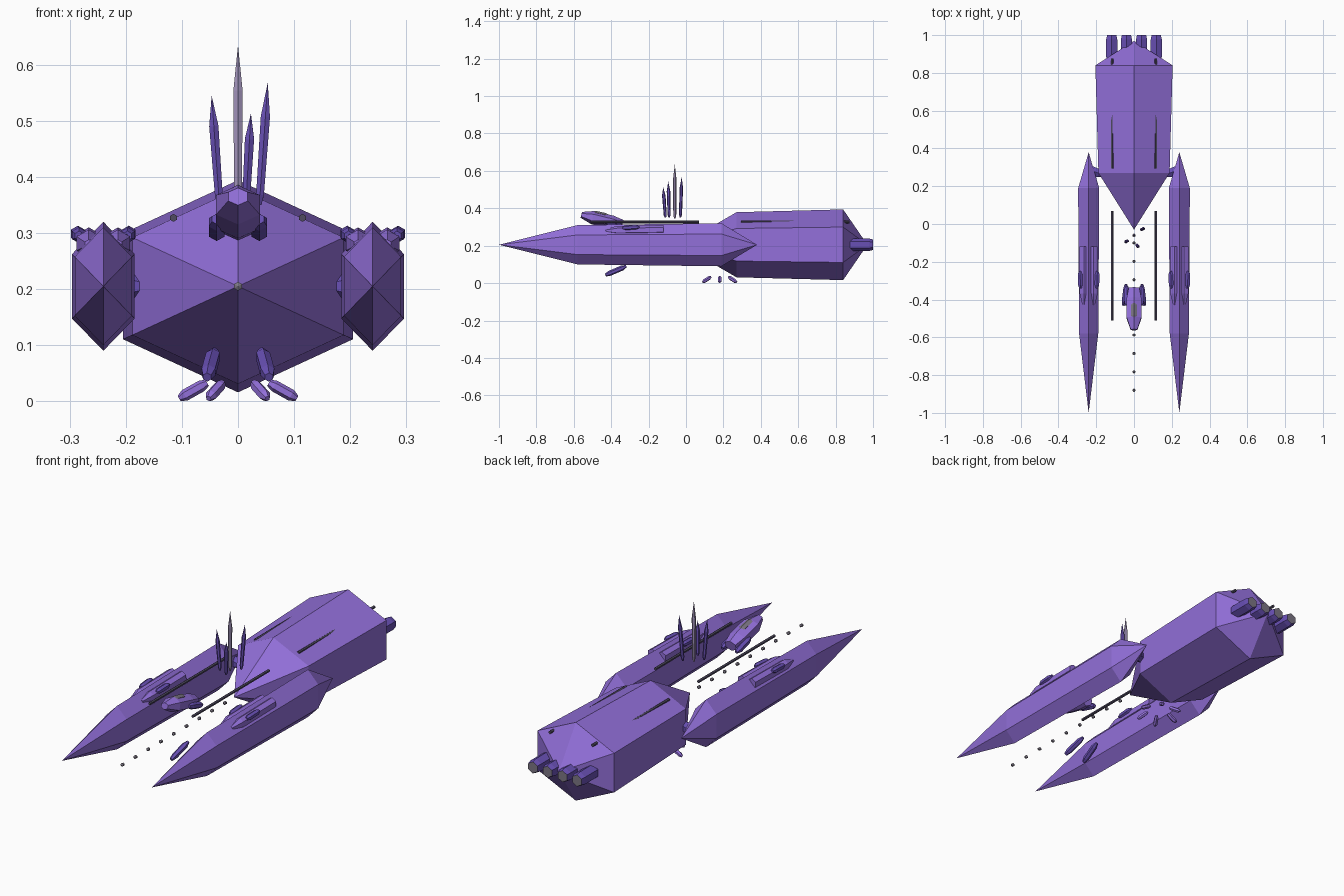
import bpy, bmesh, math
from mathutils import Vector

cube = bpy.data.objects.get("Cube")
if cube:
    bpy.data.objects.remove(cube, do_unlink=True)


def material(name, rgb):
    m = bpy.data.materials.new(name)
    m.use_nodes = True
    m.diffuse_color = (*rgb, 1)
    m.node_tree.nodes["Principled BSDF"].inputs["Base Color"].default_value = (*rgb, 1)
    return m


PURPLE = material("violet_hull", (0.29, 0.16, 0.70))
DEEP = material("deep_violet", (0.14, 0.08, 0.46))
DARK = material("dark_metal", (0.08, 0.07, 0.12))
GREY = material("grey_metal", (0.20, 0.18, 0.23))
PALE = material("pale_spire", (0.38, 0.31, 0.52))


def crystal(name, a, b, rings, mat, sides=6, wide=1.0, end_mat=None, turn=0.0):
    """Faceted shaft from a to b; rings are (fraction, radius), radius 0 is a point."""
    a, b = Vector(a), Vector(b)
    axis = (b - a).normalized()
    ref = Vector((0, 1, 0)) if abs(axis.z) > 0.9 else Vector((0, 0, 1))
    side = axis.cross(ref).normalized()
    up = side.cross(axis)
    bm = bmesh.new()
    loops = []
    for t, r in rings:
        c = a.lerp(b, t)
        if r == 0:
            loops.append([bm.verts.new(c)])
            continue
        loop = []
        for i in range(sides):
            ang = turn + math.tau * i / sides
            loop.append(bm.verts.new(c + up * r * math.cos(ang) + side * r * wide * math.sin(ang)))
        loops.append(loop)
    for p, q in zip(loops, loops[1:]):
        for i in range(sides):
            j = (i + 1) % sides
            quad = [p[i % len(p)], p[j % len(p)], q[j % len(q)], q[i % len(q)]]
            bm.faces.new(list(dict.fromkeys(quad)))
    if len(loops[0]) > 1:
        bm.faces.new(loops[0])
    if len(loops[-1]) > 1:
        cap = bm.faces.new(loops[-1])
        cap.material_index = 1 if end_mat else 0
    bmesh.ops.recalc_face_normals(bm, faces=bm.faces)
    me = bpy.data.meshes.new(name)
    bm.to_mesh(me)
    bm.free()
    me.materials.append(mat)
    if end_mat:
        me.materials.append(end_mat)
    ob = bpy.data.objects.new(name, me)
    bpy.context.collection.objects.link(ob)
    return ob


MID = 0.205
BLUNT = [(0, 0.6), (0.2, 1), (0.8, 1), (1, 0.5)]


def blunt(r):
    return [(t, k * r) for t, k in BLUNT]


# Main rear hull
crystal("main_hull", (0, -0.03, MID), (0, 0.97, MID),
        [(0, 0), (0.3, 0.174), (0.87, 0.189), (1, 0)], PURPLE, wide=1.25)

for s, tag in ((1, "left"), (-1, "right")):
    x = s * 0.24
    # Long side pod
    crystal(f"{tag}_pod", (x, -1, MID), (x, 0.38, MID),
            [(0, 0), (0.305, 0.105), (0.862, 0.115), (1, 0)], PURPLE, wide=0.56)
    # Raised blocks and small crystals on the pod
    for d, where in ((1, "outer"), (-1, "inner")):
        bx = x + s * d * 0.026
        crystal(f"{tag}_{where}_pod_block", (bx, -0.43, 0.28), (bx, -0.12, 0.285),
                [(0, 0.008), (0.2, 0.025), (1, 0.025)], PURPLE)
        cx = x + s * d * 0.043
        crystal(f"{tag}_{where}_pod_crystal", (cx, -0.34, 0.295), (cx + s * d * 0.003, -0.25, 0.3),
                blunt(0.014), DEEP)
    # Strut between pod and hull
    crystal(f"{tag}_strut", (s * 0.165, 0.26, MID), (s * 0.24, 0.29, MID),
            [(0, 0.012), (0.3, 0.026), (1, 0.026)], DEEP)
    # Rails ahead of and through the hull
    for y, where in ((-0.51, "front"), (0.295, "rear")):
        crystal(f"{tag}_{where}_rail", (s * 0.115, y, 0.327), (s * 0.115, y + 0.58, 0.327),
                [(0, 0.007), (1, 0.007)], DARK)
    # Hanging lower crystal
    crystal(f"{tag}_lower_crystal", (s * 0.055, -0.43, 0.043), (s * 0.042, -0.32, 0.09),
            blunt(0.014), DEEP)
    # Engines
    for k, where in ((0.04, "inner"), (0.118, "outer")):
        crystal(f"{tag}_{where}_engine", (s * k, 0.85, MID), (s * k, 1.0, MID),
                [(0, 0.026), (0.25, 0.034), (0.85, 0.034), (1, 0.028)], DEEP, end_mat=GREY)
    # Side crystal on the floating cabin
    crystal(f"{tag}_cabin_crystal", (s * 0.038, -0.43, 0.325), (s * 0.038, -0.33, 0.295),
            blunt(0.016), DEEP)

# Floating cabin with canopy strip
crystal("cabin", (0, -0.56, 0.365), (0, -0.34, 0.312),
        [(0, 0.016), (0.28, 0.036), (0.75, 0.036), (1, 0.026)], PURPLE, wide=1.25)
crystal("cabin_canopy", (0, -0.52, 0.376), (0, -0.41, 0.352),
        [(0, 0.006), (0.3, 0.018), (0.8, 0.018), (1, 0.01)], GREY)

# Tall spires
SPIRE = [(0, 0.004), (0.08, 0.008), (0.72, 0.0095), (1, 0)]
for name, base, tip, mat in (
        ("centre_spire", (0, -0.06, 0.345), (0, -0.06, 0.635), PALE),
        ("right_spire", (-0.033, -0.09, 0.35), (-0.047, -0.095, 0.545), DEEP),
        ("front_spire", (0.014, -0.11, 0.35), (0.023, -0.122, 0.513), DEEP),
        ("left_spire", (0.038, -0.03, 0.35), (0.053, -0.023, 0.568), DEEP)):
    crystal(name, base, tip, SPIRE, mat)

# Line of floating beads
for i in range(10):
    y = -0.88 + i * 0.0975
    crystal(f"bead_{i + 1}", (0, y - 0.009, MID), (0, y + 0.009, MID),
            [(0, 0), (0.25, 0.008), (0.75, 0.008), (1, 0)], GREY)

# Ring of crystals under the hull
for i in range(6):
    c, n = math.cos(i * math.pi / 3), math.sin(i * math.pi / 3)
    crystal(f"under_crystal_{i + 1}", (c * 0.055, 0.18 + n * 0.055, 0.033),
            (c * 0.105, 0.18 + n * 0.105, 0.005), blunt(0.0105), PURPLE)
